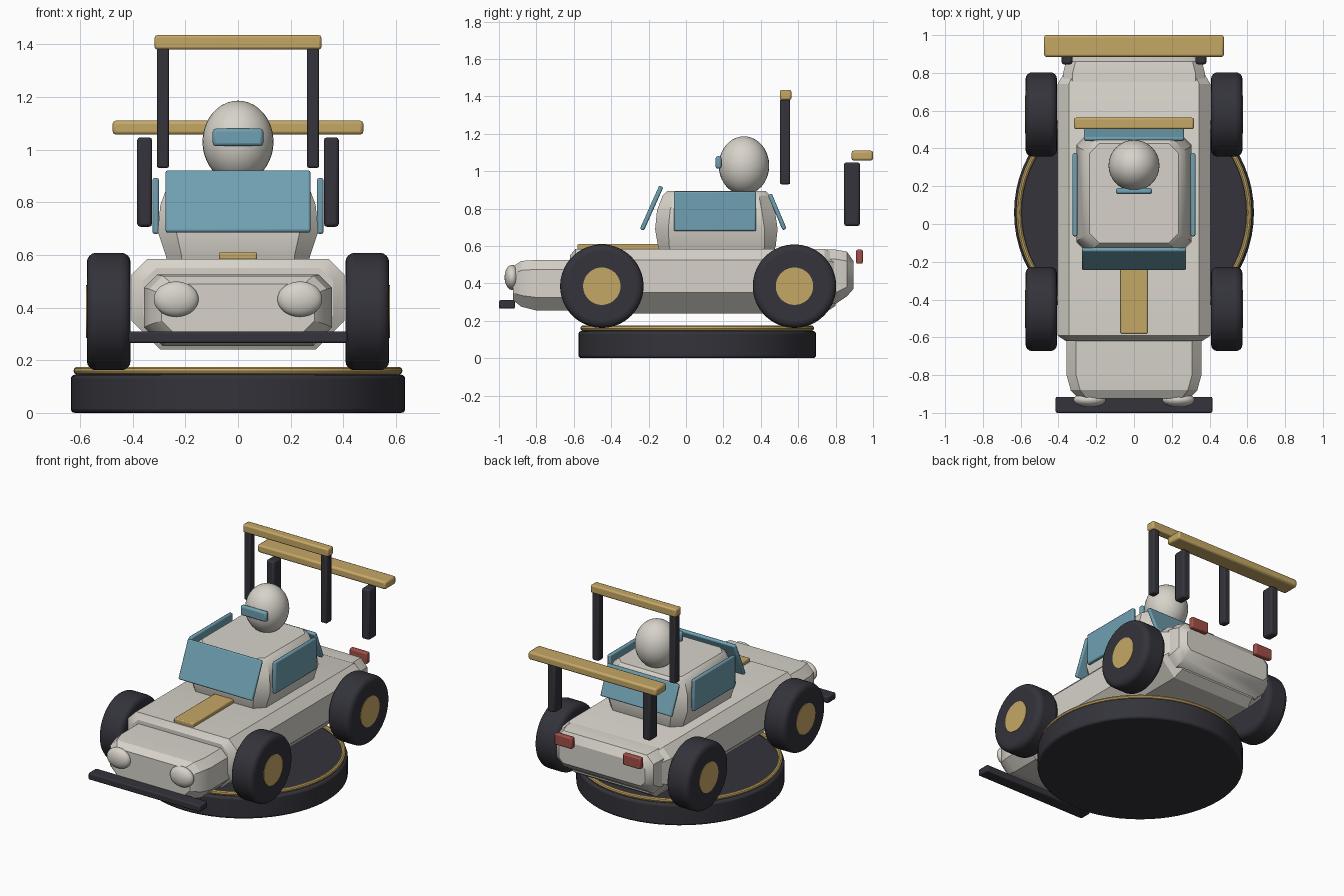
import bpy, bmesh, math
from mathutils import Matrix, Vector

if "Cube" in bpy.data.objects:
    bpy.data.objects.remove(bpy.data.objects["Cube"])


def material(name, rgb):
    m = bpy.data.materials.new(name)
    m.use_nodes = True
    m.diffuse_color = (*rgb, 1)
    m.node_tree.nodes["Principled BSDF"].inputs["Base Color"].default_value = (*rgb, 1)
    return m


CREAM = material("cream paint", (0.68, 0.65, 0.59))
GOLD = material("gold", (0.56, 0.39, 0.13))
GLASS = material("blue glass", (0.16, 0.35, 0.44))
DARK = material("dark rubber", (0.033, 0.033, 0.043))
RED = material("red lamp", (0.36, 0.08, 0.065))


def finish(bm, name, mat, bevel=0.0, segments=2):
    bmesh.ops.recalc_face_normals(bm, faces=bm.faces)
    mesh = bpy.data.meshes.new(name)
    bm.to_mesh(mesh)
    bm.free()
    obj = bpy.data.objects.new(name, mesh)
    bpy.context.collection.objects.link(obj)
    mesh.materials.append(mat)
    if bevel:
        mod = obj.modifiers.new("edge", "BEVEL")
        mod.width, mod.segments = bevel, segments
        mod.limit_method, mod.angle_limit = "ANGLE", math.radians(50)
    bpy.ops.object.select_all(action="DESELECT")
    obj.select_set(True)
    bpy.context.view_layer.objects.active = obj
    bpy.ops.object.shade_smooth_by_angle(angle=math.radians(30))
    return obj


def box(name, mat, x, y, z, bevel=0.008, tilt=0.0):
    """Box from three (low, high) spans, optionally tilted about x."""
    spans = (x, y, z)
    centre = Vector([(a + b) / 2 for a, b in spans])
    size = Matrix.Diagonal([b - a for a, b in spans] + [1])
    bm = bmesh.new()
    place = Matrix.Translation(centre) @ Matrix.Rotation(tilt, 4, "X") @ size
    bmesh.ops.create_cube(bm, size=1, matrix=place)
    return finish(bm, name, mat, bevel)


def ball(name, mat, centre, radii):
    bm = bmesh.new()
    place = Matrix.Translation(centre) @ Matrix.Diagonal((*radii, 1))
    bmesh.ops.create_uvsphere(bm, u_segments=32, v_segments=20, radius=1, matrix=place)
    return finish(bm, name, mat)


def disc(name, mat, centre, radius, depth, axis, bevel, segments=4):
    bm = bmesh.new()
    turn = Matrix.Rotation(math.pi / 2, 4, "Y") if axis == "X" else Matrix()
    bmesh.ops.create_cone(bm, cap_ends=True, segments=64, radius1=radius, radius2=radius,
                          depth=depth, matrix=Matrix.Translation(centre) @ turn)
    return finish(bm, name, mat, bevel, segments)


def loft(name, mat, sections, to_point):
    """Skin octagons: (position, half width, low, high, low cut, high cut)."""
    bm = bmesh.new()
    rings = []
    for pos, w, lo, hi, cl, ch in sections:
        half = [(w - cl, lo), (w, lo + cl), (w, hi - ch), (w - ch, hi)]
        outline = half + [(-a, b) for a, b in reversed(half)]
        rings.append([bm.verts.new(to_point(pos, a, b)) for a, b in outline])
    for r, s in zip(rings, rings[1:]):
        for i in range(8):
            j = (i + 1) % 8
            bm.faces.new((r[i], r[j], s[j], s[i]))
    bm.faces.new(rings[0])
    bm.faces.new(rings[-1])
    return finish(bm, name, mat)


def along_y(p, a, b):
    return (a, p, b)


def along_z(p, a, b):
    return (a, b, p)


# Display stand
disc("stand", DARK, (0, 0.06, 0.0725), 0.635, 0.145, "Z", 0.015, 3)
bm = bmesh.new()
circle = [(0.61 + 0.015 * math.cos(t), 0.16 + 0.015 * math.sin(t))
          for t in (k * math.tau / 10 for k in range(10))]
rings = []
for k in range(64):
    t = k * math.tau / 64
    rings.append([bm.verts.new((r * math.cos(t), 0.06 + r * math.sin(t), z)) for r, z in circle])
for k in range(64):
    for i in range(10):
        a, b, j = rings[k], rings[(k + 1) % 64], (i + 1) % 10
        bm.faces.new((a[i], a[j], b[j], b[i]))
finish(bm, "stand_trim_ring", GOLD)

# Bodywork
loft("main_body", CREAM, [
    (-0.62, 0.36, 0.28, 0.55, 0.09, 0.05),
    (-0.59, 0.405, 0.24, 0.585, 0.11, 0.06),
    (0.74, 0.405, 0.24, 0.585, 0.11, 0.06),
    (0.80, 0.37, 0.28, 0.56, 0.09, 0.05)], along_y)
loft("nose", CREAM, [
    (-0.925, 0.29, 0.31, 0.49, 0.04, 0.04),
    (-0.88, 0.335, 0.275, 0.52, 0.06, 0.05),
    (-0.80, 0.357, 0.255, 0.525, 0.07, 0.05),
    (-0.58, 0.357, 0.255, 0.525, 0.07, 0.05)], along_y)
loft("tail", CREAM, [
    (0.70, 0.375, 0.29, 0.58, 0.06, 0.05),
    (0.80, 0.375, 0.29, 0.58, 0.06, 0.05),
    (0.86, 0.36, 0.33, 0.57, 0.05, 0.05),
    (0.895, 0.32, 0.37, 0.52, 0.03, 0.03)], along_y)
loft("cabin", CREAM, [
    (0.54, 0.26, -0.13, 0.46, 0.05, 0.05),
    (0.60, 0.275, -0.15, 0.48, 0.06, 0.06),
    (0.69, 0.305, -0.165, 0.49, 0.07, 0.07),
    (0.79, 0.295, -0.155, 0.475, 0.07, 0.07),
    (0.87, 0.265, -0.125, 0.45, 0.06, 0.06),
    (0.895, 0.235, -0.10, 0.425, 0.05, 0.05)], along_z)
box("hood_stripe", GOLD, (-0.072, 0.072), (-0.58, -0.14), (0.58, 0.61), 0.006)
box("front_bumper", DARK, (-0.415, 0.415), (-1.0, -0.915), (0.265, 0.31))

# Glass panels
box("windshield", GLASS, (-0.275, 0.275), (-0.196, -0.172), (0.675, 0.93), 0.008, -0.42)
box("rear_window", GLASS, (-0.265, 0.265), (0.476, 0.499), (0.68, 0.885), 0.008, 0.4)

# Driver
ball("helmet", CREAM, (0, 0.31, 1.03), (0.135, 0.135, 0.156))
box("visor", GLASS, (-0.096, 0.096), (0.158, 0.19), (1.013, 1.08), 0.012)

# Roll hoop and rear wing bars
box("roll_bar", GOLD, (-0.317, 0.317), (0.502, 0.563), (1.38, 1.435), 0.01)
box("rear_wing", GOLD, (-0.476, 0.476), (0.885, 1.0), (1.057, 1.11), 0.012)

# Paired parts
for side, s in (("left", 1), ("right", -1)):
    def span(a, b):
        return tuple(sorted((s * a, s * b)))
    box(side + "_window", GLASS, span(0.3, 0.325), (-0.065, 0.375), (0.68, 0.892))
    box(side + "_roll_post", DARK, span(0.262, 0.308), (0.502, 0.557), (0.93, 1.385))
    box(side + "_wing_post", DARK, span(0.326, 0.383), (0.845, 0.93), (0.707, 1.047), 0.012)
    box(side + "_tail_lamp", RED, span(0.19, 0.32), (0.91, 0.945), (0.505, 0.58))
    ball(side + "_headlamp", CREAM, (s * 0.235, -0.93, 0.432), (0.085, 0.04, 0.067))
    for end, y in (("front", -0.45), ("rear", 0.58)):
        disc(f"{side}_{end}_tyre", DARK, (s * 0.491, y, 0.385), 0.223, 0.166, "X", 0.035)
        disc(f"{side}_{end}_hub", GOLD, (s * 0.556, y, 0.385), 0.1, 0.042, "X", 0)
